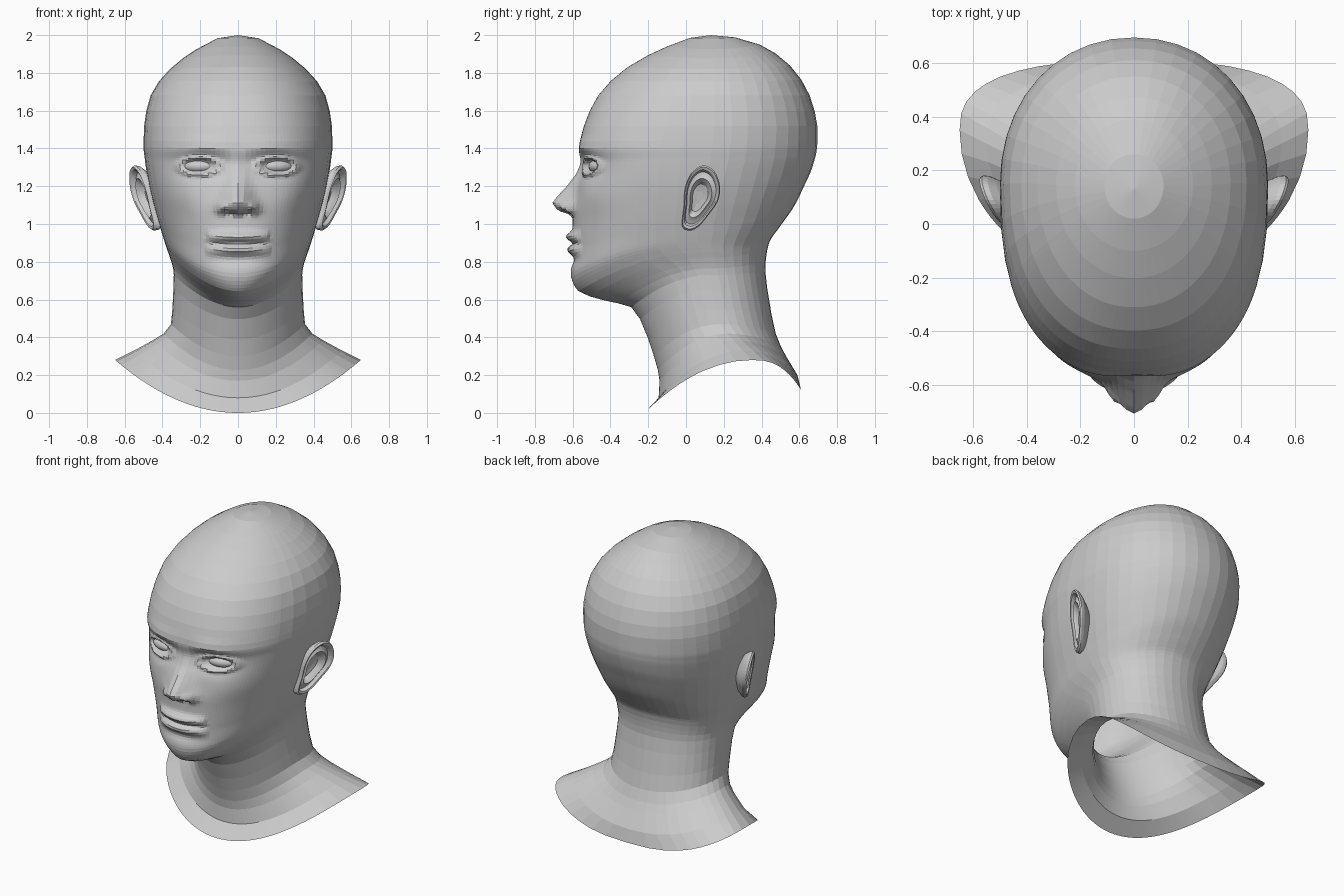
import bpy, math
from math import sin, cos, pi, exp

if "Cube" in bpy.data.objects:
    bpy.data.objects.remove(bpy.data.objects["Cube"])

# front z, front y, side z, half width, side y, back z, back y, front roundness
RINGS = [
    (.00, -.22, .28, .65, .35, .12, .61, 2.0),
    (.08, -.145, .33, .55, .30, .20, .59, 2.0),
    (.17, -.14, .385, .45, .25, .30, .53, 2.0),
    (.30, -.17, .47, .355, .18, .42, .475, 2.0),
    (.56, -.29, .73, .34, .12, .75, .42, 1.9),
    (.595, -.43, .79, .35, .10, .83, .425, 1.8),
    (.645, -.57, .85, .37, .08, .90, .44, 1.9),
    (.74, -.61, .91, .39, .06, .99, .50, 2.1),
    (.87, -.60, .99, .415, .06, 1.09, .57, 2.15),
    (1.03, -.60, 1.11, .45, .08, 1.20, .625, 2.2),
    (1.18, -.58, 1.22, .475, .10, 1.29, .665, 2.35),
    (1.32, -.55, 1.34, .493, .13, 1.38, .69, 2.5),
    (1.40, -.565, 1.41, .50, .14, 1.43, .695, 2.5),
    (1.52, -.54, 1.52, .497, .15, 1.52, .695, 2.4),
    (1.68, -.465, 1.68, .463, .15, 1.68, .655, 2.25),
    (1.83, -.31, 1.82, .36, .15, 1.84, .55, 2.1),
    (1.94, -.10, 1.925, .22, .14, 1.95, .39, 2.0),
    (1.985, .02, 1.983, .11, .14, 1.988, .26, 2.0),
]
STEPS = [1, 1, 2, 3, 2, 2, 5, 9, 13, 13, 12, 7, 3, 2, 2, 2, 1]
NOSE = [(1.03, 0), (1.052, .02), (1.07, .08), (1.11, .115), (1.14, .10),
        (1.20, .055), (1.26, .025), (1.33, .01), (1.40, 0)]
EAR = [(-.005, 1.19), (.03, 1.27), (.09, 1.31), (.15, 1.28), (.18, 1.20), (.168, 1.12),
       (.12, 1.05), (.07, .99), (.02, .965), (-.02, .99), (-.012, 1.09)]


def make(name, verts, faces):
    me = bpy.data.meshes.new(name)
    me.from_pydata(verts, [], faces)
    me.update()
    ob = bpy.data.objects.new(name, me)
    bpy.context.collection.objects.link(ob)
    return ob


def loft(name, rings, tip, flip=False):
    """Skin closed rings and close the last one to a tip point."""
    n = len(rings[0])
    verts = [p for r in rings for p in r] + [tip]
    faces = []
    for k in range(len(rings) - 1):
        for i in range(n):
            j = (i + 1) % n
            faces.append((k * n + i, k * n + j, k * n + n + j, k * n + n + i))
    b = (len(rings) - 1) * n
    faces += [(b + i, b + (i + 1) % n, len(verts) - 1) for i in range(n)]
    if flip:
        faces = [f[::-1] for f in faces]
    return make(name, verts, faces)


def slope(a, b):
    return 2 * a * b / (a + b) if a * b > 0 else 0


def smooth_rows(rows, steps):
    """Monotone cubic interpolation between the key rings."""
    cols = list(zip(*rows))
    tans = []
    for c in cols:
        d = [c[i + 1] - c[i] for i in range(len(c) - 1)]
        tans.append([d[0]] + [slope(d[i - 1], d[i]) for i in range(1, len(d))] + [d[-1]])
    out = []
    for k, s in enumerate(steps):
        for i in range(s):
            t = i / s
            h1 = t * t * (3 - 2 * t)
            out.append([c[k] * (1 - h1) + c[k + 1] * h1 + m[k] * t * (1 - t) ** 2
                        + m[k + 1] * t * t * (t - 1) for c, m in zip(cols, tans)])
    return out + [list(rows[-1])]


def lerp_table(table, z):
    for (a, u), (b, v) in zip(table, table[1:]):
        if a <= z <= b:
            return u + (v - u) * (z - a) / (b - a)
    return 0


def bump(x, z, cx, cz, sx, sz):
    return exp(-((x - cx) / sx) ** 2 - ((z - cz) / sz) ** 2)


def face_relief(x, z):
    """Forward push of the skin for nose, eyes, lips, brow and cheeks."""
    x = abs(x)
    nose_w = .045 + .035 * min(1, max(0, (1.32 - z) / .22))
    f = lerp_table(NOSE, z) * exp(-(x / nose_w) ** 2)
    f += .032 * bump(x, z, .08, 1.085, .028, .03)           # nostril wings
    f -= .04 * bump(x, z, .045, 1.058, .022, .014)          # nostrils
    f -= .032 * bump(x, z, .19, 1.31, .115, .06)            # eye sockets
    e = math.hypot((x - .205) / .09, (z - 1.305) / .04)
    f += .02 * exp(-((e - 1.15) / .28) ** 2)                # eyelids
    f += .012 * bump(x, z, .17, 1.41, .12, .03)             # brows
    f += .012 * bump(x, z, .30, 1.15, .10, .09)             # cheekbones
    if x < .17:
        m = math.sqrt(1 - (x / .17) ** 2)
        f += m * .036 * exp(-((z - .932 - .1 * x * x) / .026) ** 2)
        f += m * .030 * exp(-((z - .863) / .026) ** 2)
        f -= m * .012 * exp(-((z - .897) / .010) ** 2)
    f -= .012 * bump(x, z, 0, .81, .12, .03)
    return f


# head and neck: one lofted skin, denser over the face
half = [1.1 * i / 26 for i in range(26)] + [1.1 + (pi - 1.1) * i / 13 for i in range(14)]
angles = half + [-a for a in half[-2:0:-1]]
rings = []
for zf, yf, zs, w, ys, zb, yb, nf in smooth_rows(RINGS, STEPS):
    ring = []
    nb = 2.1 + .5 * max(0, (w - .5) / .15)
    for a in angles:
        s, c = sin(a), cos(a)
        front = c > 0
        n = nf if front else nb
        x = math.copysign(w * abs(s) ** (2 / n), s)
        r = abs(c) ** (2 / n)
        y = ys + ((yf if front else yb) - ys) * r
        z = (zf if front else zb) * c * c + zs * s * s
        if front and .6 < z < 1.6:
            y -= face_relief(x, z)
        ring.append((x, y, z))
    rings.append(ring)
loft("head_and_neck", rings, (0, .13, 2.0))

# ears: outline swept through a rim, groove and bowl profile
PROFILE = [(.5, -.09), (.85, -.045), (.98, -.02), (1.0, 0), (.95, .012), (.87, .008),
           (.80, -.014), (.70, -.008), (.60, .002), (.50, -.015), (.42, -.035), (.2, -.04)]
outline = []
n = len(EAR)
for i in range(n):
    p0, p1, p2, p3 = (EAR[(i + k) % n] for k in (-1, 0, 1, 2))
    for t in (0, .25, .5, .75):
        outline.append([.5 * (2 * b + (c - a) * t + (2 * a - 5 * b + 4 * c - d) * t * t
                              + (3 * b - a - 3 * c + d) * t ** 3)
                        for a, b, c, d in zip(p0, p1, p2, p3)])
CY, CZ = .07, 1.14


def ear_point(side, y, z, off):
    return (side * (.472 + .45 * y + .2 * (z - 1.15) + off), y, z)


for side, label in ((1, "left"), (-1, "right")):
    ear = [[ear_point(side, CY + (y - CY) * s, CZ + (z - CZ) * s, off) for y, z in outline]
           for s, off in PROFILE]
    loft(label + "_ear", ear, ear_point(side, CY, CZ, -.04), flip=side > 0)

    # eyeballs
    bpy.ops.mesh.primitive_uv_sphere_add(segments=24, ring_count=14, radius=1,
                                         location=(side * .205, -.462, 1.305),
                                         rotation=(0, 0, side * .28))
    eye = bpy.context.object
    eye.name = label + "_eye"
    eye.scale = (.088, .05, .038)
    bpy.ops.object.shade_smooth()
